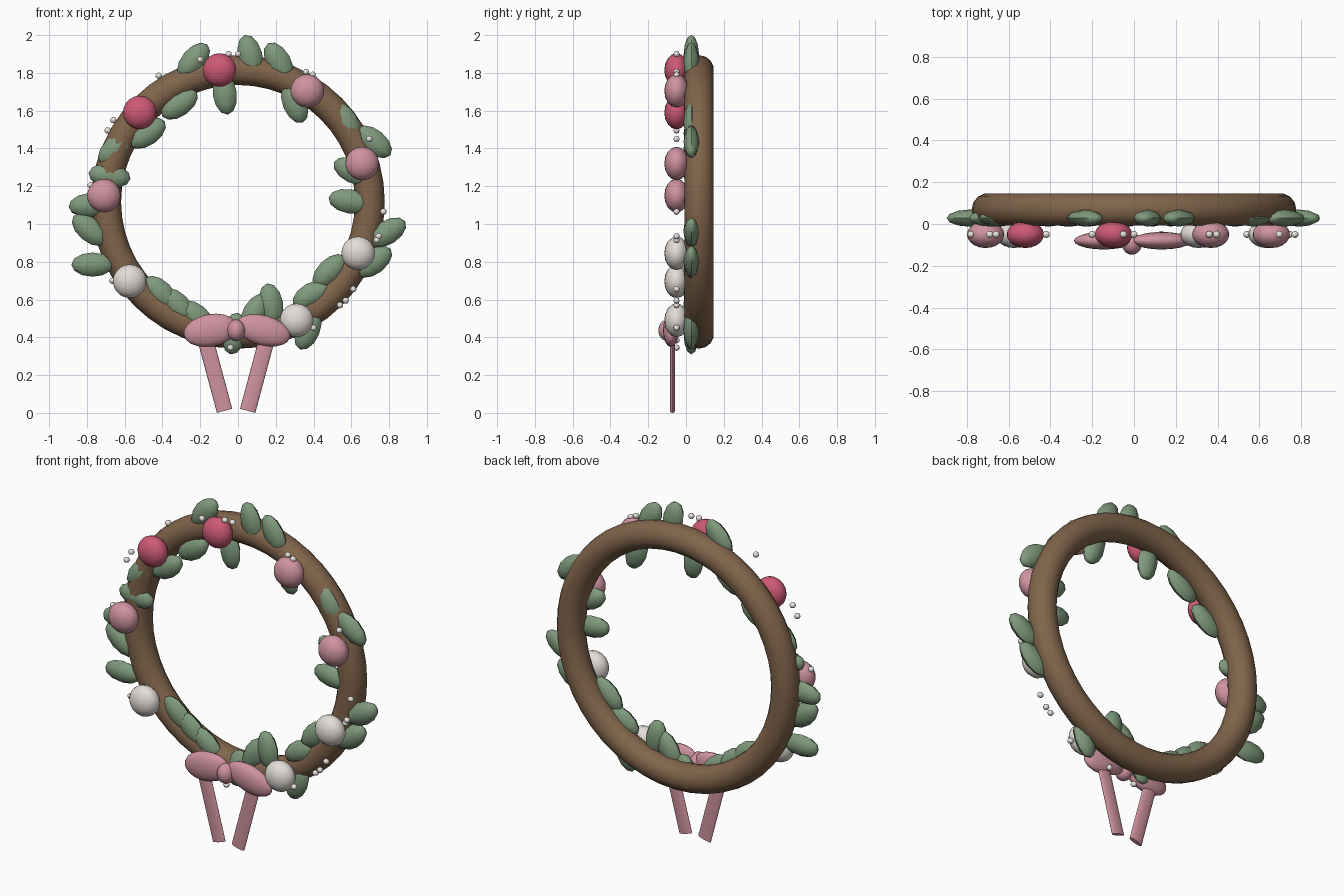
import bpy, math
from mathutils import Matrix, Vector


def material(name, rgb):
    m = bpy.data.materials.new(name)
    m.diffuse_color = (*rgb, 1)
    return m


BROWN = material("vine brown", (0.22, 0.13, 0.07))
GREEN = material("leaf green", (0.21, 0.32, 0.20))
PINK = material("dusty pink", (0.62, 0.29, 0.35))
ROSE = material("deep rose", (0.61, 0.10, 0.18))
CREAM = material("cream white", (0.76, 0.72, 0.68))
PEARL = material("pearl", (0.80, 0.77, 0.73))


def finish(name, mat):
    o = bpy.context.object
    o.name = name
    o.data.materials.append(mat)
    bpy.ops.object.shade_smooth_by_angle(angle=math.radians(50))
    return o


def ellipsoid(name, mat, loc, radii, angle=0, seg=16, rings=10):
    """Stretched sphere with its poles on its long x axis, turned in the front plane."""
    bpy.ops.mesh.primitive_uv_sphere_add(segments=seg, ring_count=rings, radius=1)
    o = bpy.context.object
    spin = Matrix.Rotation(-math.radians(angle), 4, 'Y')
    o.data.transform(Matrix.Translation(Vector(loc)) @ spin
                     @ Matrix.Diagonal((*radii, 1)) @ Matrix.Rotation(math.pi / 2, 4, 'Y'))
    return finish(name, mat)


# Vine ring
bpy.ops.mesh.primitive_torus_add(major_radius=0.698, minor_radius=0.079,
                                 major_segments=48, minor_segments=14,
                                 location=(0, 0.069, 1.117), rotation=(math.pi / 2, 0, 0))
finish("vine_ring", BROWN)

# Leaves: x, z, angle
leaves = [
    (-0.235, 1.865, 50), (0.065, 1.892, 105), (0.215, 1.86, 120), (-0.07, 1.69, 98),
    (0.30, 1.64, 112), (-0.31, 1.635, 36), (-0.48, 1.48, 35), (0.57, 1.54, -60),
    (0.72, 1.435, -40), (0.61, 1.28, 155), (0.59, 1.12, -10), (0.79, 0.955, 32),
    (0.72, 0.80, 38), (0.485, 0.75, 45), (0.39, 0.625, 30), (0.37, 0.44, 68),
    (0.175, 0.575, 100), (0.09, 0.53, 60), (-0.65, 1.40, 45), (-0.68, 1.255, -8),
    (-0.785, 1.10, 5), (-0.785, 0.97, -40), (-0.77, 0.785, 0), (-0.41, 0.635, -45),
    (-0.32, 0.57, -45), (-0.22, 0.51, -40), (-0.02, 0.42, 80),
]
for i, (x, z, a) in enumerate(leaves):
    ellipsoid(f"leaf_{i + 1}", GREEN, (x, 0.028, z), (0.112, 0.041, 0.064), a, 8, 6)

# Round blossoms
blossoms = [
    (-0.098, 1.815, ROSE), (-0.52, 1.59, ROSE), (-0.71, 1.15, PINK), (-0.573, 0.697, CREAM),
    (0.31, 0.49, CREAM), (0.636, 0.845, CREAM), (0.657, 1.32, PINK), (0.367, 1.705, PINK),
]
for i, (x, z, m) in enumerate(blossoms):
    ellipsoid(f"blossom_{i + 1}", m, (x, -0.05, z), (0.089, 0.065, 0.089))

# Pearl berries
berries = [
    (-0.20, 1.87), (-0.05, 1.90), (0.0, 1.90), (-0.42, 1.785), (-0.66, 1.55), (-0.69, 1.495),
    (-0.78, 1.205), (-0.665, 0.70), (0.36, 1.805), (0.395, 1.79), (0.695, 1.45), (0.77, 1.065),
    (0.745, 0.935), (0.735, 0.915), (0.61, 0.655), (0.57, 0.595), (0.54, 0.57), (0.40, 0.45),
    (0.13, 0.385), (-0.04, 0.345),
]
for i, (x, z) in enumerate(berries):
    ellipsoid(f"berry_{i + 1}", PEARL, (x, -0.05, z), (0.017,) * 3, 0, 8, 6)

# Bow loops, knot and tails
ellipsoid("bow_loop_left", PINK, (-0.145, -0.08, 0.437), (0.144, 0.042, 0.086), 10)
ellipsoid("bow_loop_right", PINK, (0.133, -0.08, 0.437), (0.148, 0.042, 0.080), -15)
ellipsoid("bow_knot", PINK, (-0.01, -0.095, 0.437), (0.048, 0.052, 0.058))
for side, name in ((-1, "left"), (1, "right")):
    bpy.ops.mesh.primitive_cylinder_add(vertices=16, radius=1, depth=0.40,
                                        location=(-0.01 + side * 0.113, -0.072, 0.204),
                                        rotation=(0, side * math.radians(15), 0))
    bpy.context.object.scale = (0.042, 0.013, 1)
    finish(f"bow_tail_{name}", PINK)
